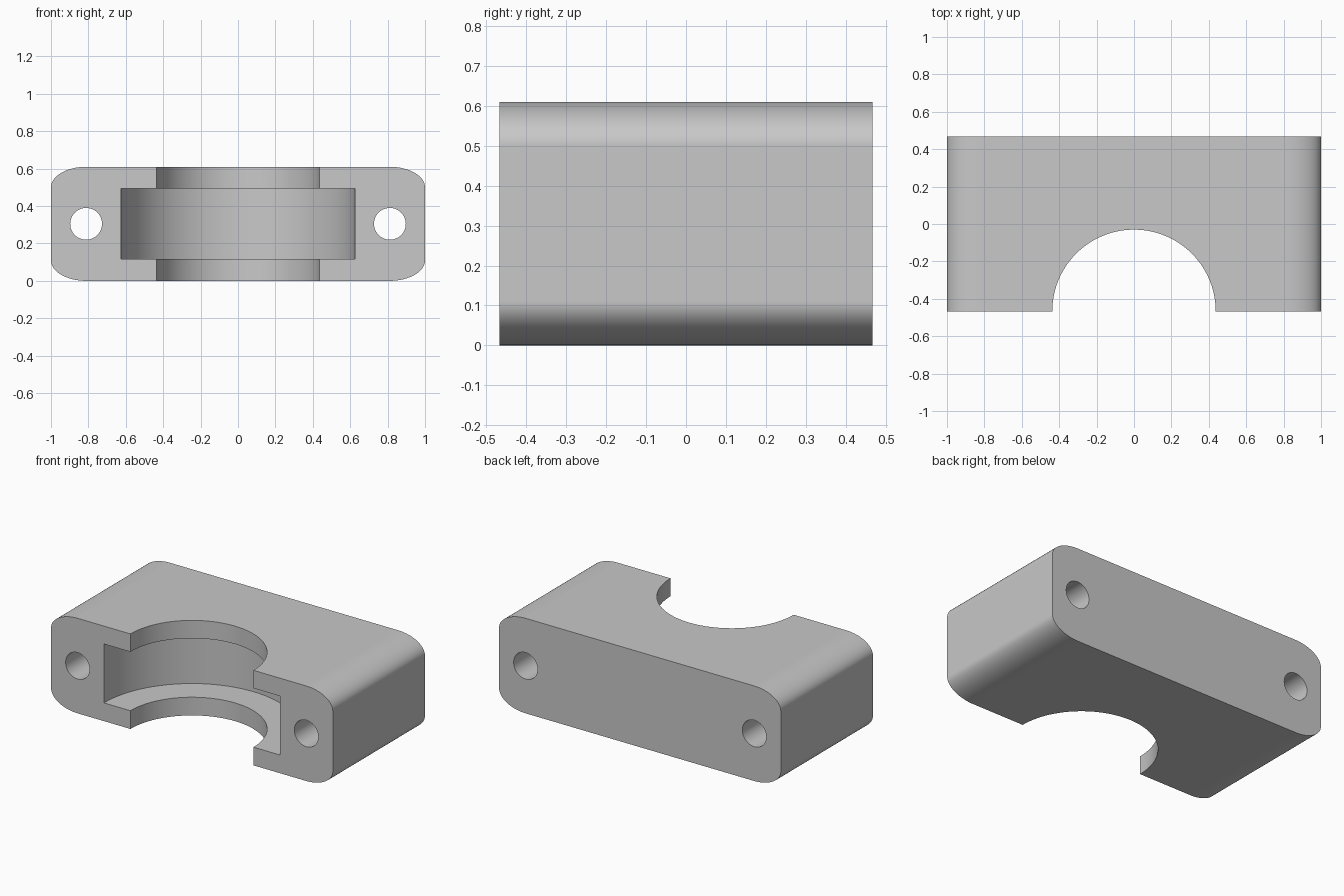
import bpy
import math
from mathutils import Vector

default = bpy.data.objects.get("Cube")
if default:
    bpy.data.objects.remove(default, do_unlink=True)

# Overall sizes
WIDTH, DEPTH, HEIGHT = 2.0, 0.934, 0.61
HALF_X, HALF_Y, MID_Z = WIDTH / 2, DEPTH / 2, HEIGHT / 2
CORNER_X, CORNER_Z = 0.19, 0.11
CORNER_STEPS = 24

grey = bpy.data.materials.new("plain grey")
grey.use_nodes = True
colour = (0.58, 0.58, 0.58, 1)
grey.diffuse_color = colour
shader = next(n for n in grey.node_tree.nodes if n.type == "BSDF_PRINCIPLED")
shader.inputs["Base Color"].default_value = colour


def rounded_profile():
    """Rectangle in x and z with elliptical corners, counter-clockwise."""
    points = []
    for quarter, (sx, sz) in enumerate([(1, 1), (-1, 1), (-1, -1), (1, -1)]):
        for i in range(CORNER_STEPS + 1):
            a = (quarter + i / CORNER_STEPS) * math.pi / 2
            points.append((sx * (HALF_X - CORNER_X) + CORNER_X * math.cos(a),
                           MID_Z + sz * (MID_Z - CORNER_Z) + CORNER_Z * math.sin(a)))
    return points


def extrude_along_y(name, profile):
    n = len(profile)
    verts = [(x, y, z) for y in (-HALF_Y, HALF_Y) for x, z in profile]
    faces = [list(range(n)), list(range(2 * n - 1, n - 1, -1))]
    faces += [[i, i + n, (i + 1) % n + n, (i + 1) % n] for i in range(n)]
    mesh = bpy.data.meshes.new(name)
    mesh.from_pydata(verts, [], faces)
    mesh.materials.append(grey)
    obj = bpy.data.objects.new(name, mesh)
    bpy.context.collection.objects.link(obj)
    return obj


def cut_cylinder(target, name, radius, length, centre, rotation=(0, 0, 0), sides=96):
    """Subtract a cylinder from the target and discard the cutter."""
    bpy.ops.mesh.primitive_cylinder_add(vertices=sides, radius=radius, depth=length,
                                        location=Vector(centre), rotation=rotation)
    cutter = bpy.context.object
    cutter.name = name
    cutter.hide_render = True
    cutter.data.materials.append(grey)
    mod = target.modifiers.new(name, "BOOLEAN")
    mod.operation = "DIFFERENCE"
    mod.solver = "EXACT"
    mod.object = cutter
    bpy.ops.object.select_all(action="DESELECT")
    target.select_set(True)
    bpy.context.view_layer.objects.active = target
    bpy.ops.object.modifier_apply(modifier=mod.name)
    bpy.data.objects.remove(cutter, do_unlink=True)


# Block with rounded long edges
block = extrude_along_y("bearing_cap", rounded_profile())

# Half-round bore through the front, with a wider groove inside it
cut_cylinder(block, "bore_cutter", 0.437, HEIGHT * 2, (0, -HALF_Y, MID_Z))
cut_cylinder(block, "groove_cutter", 0.625, 0.378, (0, -HALF_Y, 0.306))

# Bolt holes running front to back
for side in (-1, 1):
    cut_cylinder(block, "bolt_hole_cutter", 0.085, DEPTH * 2, (side * 0.812, 0, MID_Z),
                 (math.pi / 2, 0, 0), 48)

# Smooth curves, crisp edges, flat large faces
bpy.ops.object.shade_smooth_by_angle(angle=math.radians(30))
weighted = block.modifiers.new("weighted_normals", "WEIGHTED_NORMAL")
weighted.keep_sharp = True
